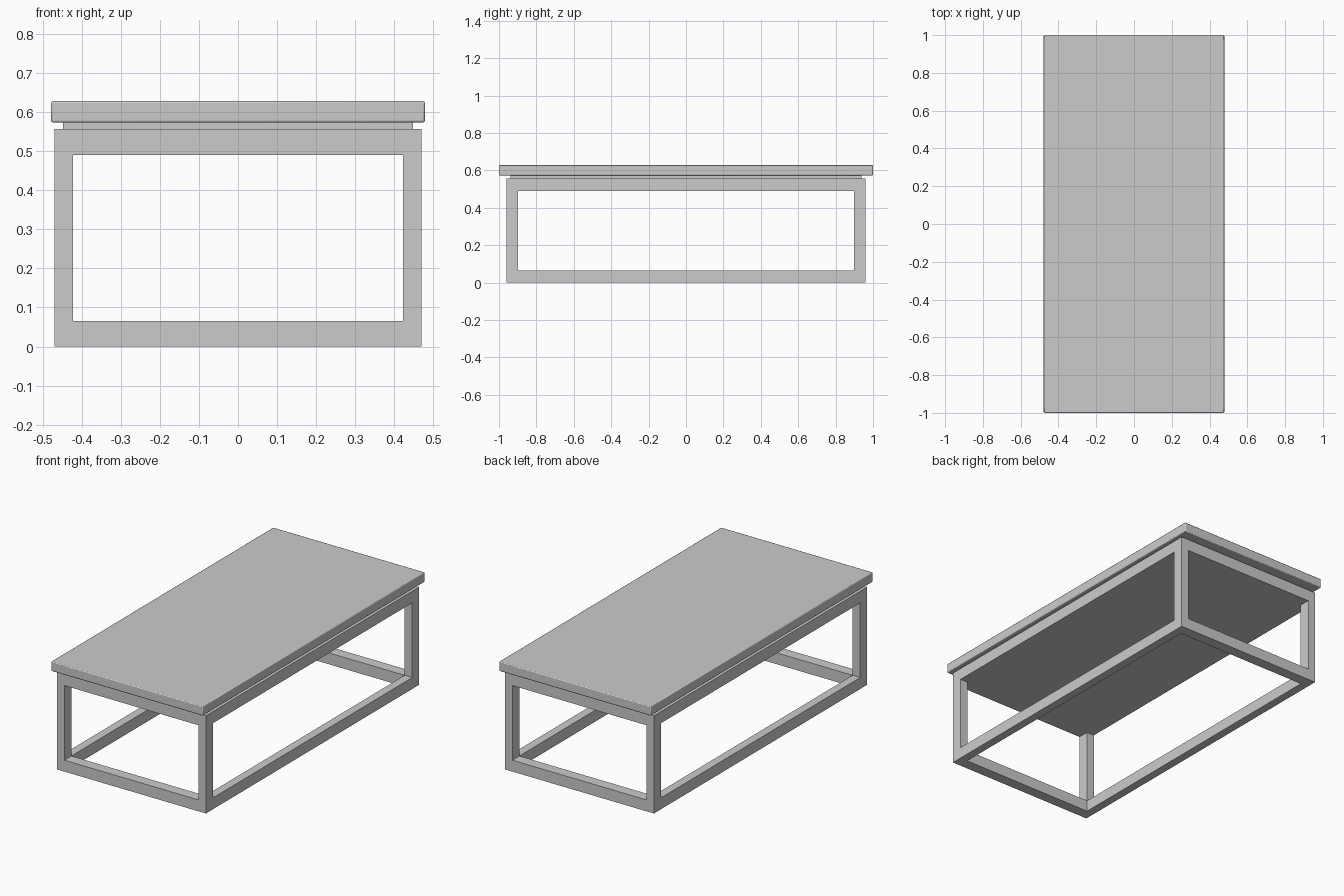
import bpy

if "Cube" in bpy.data.objects:
    bpy.data.objects.remove(bpy.data.objects["Cube"])

FX, FY = 0.47, 0.96        # frame half extents
LX, LY = 0.048, 0.063      # bar widths across x and y
RAIL, FRAME_TOP = 0.065, 0.557


def box(name, x, y, z, bevel=0.0):
    """Box spanning the given (min, max) ranges."""
    bpy.ops.mesh.primitive_cube_add(size=1, location=[(a + b) / 2 for a, b in (x, y, z)])
    ob = bpy.context.object
    ob.name = name
    ob.scale = [b - a for a, b in (x, y, z)]
    bpy.ops.object.transform_apply(location=False, rotation=False, scale=True)
    if bevel:
        m = ob.modifiers.new("edge_rounding", 'BEVEL')
        m.width = bevel
        m.segments = 2
        bpy.ops.object.shade_smooth_by_angle()
    return ob


def span(a, b, s):
    return (a, b) if s > 0 else (-b, -a)


# Tabletop with softened edges, and the recessed spacer under it
box("tabletop", (-0.478, 0.478), (-1, 1), (0.573, 0.628), 0.005)
box("spacer", (-0.448, 0.448), (-0.937, 0.937), (FRAME_TOP, 0.573))

# Solid apron whose underside closes the frame
box("apron", (-FX, FX), (-FY, FY), (0.49, FRAME_TOP))

# Bottom rails
for s, side in ((-1, "left"), (1, "right")):
    box(f"{side}_bottom_rail", span(FX - LX, FX, s), (-FY + LY, FY - LY), (0, RAIL))
for s, side in ((-1, "front"), (1, "back")):
    box(f"{side}_bottom_rail", (-FX, FX), span(FY - LY, FY, s), (0, RAIL))

# Corner legs
for sy, end in ((-1, "front"), (1, "back")):
    for sx, side in ((-1, "left"), (1, "right")):
        box(f"{end}_{side}_leg", span(FX - LX, FX, sx), span(FY - LY, FY, sy), (RAIL, 0.49))
